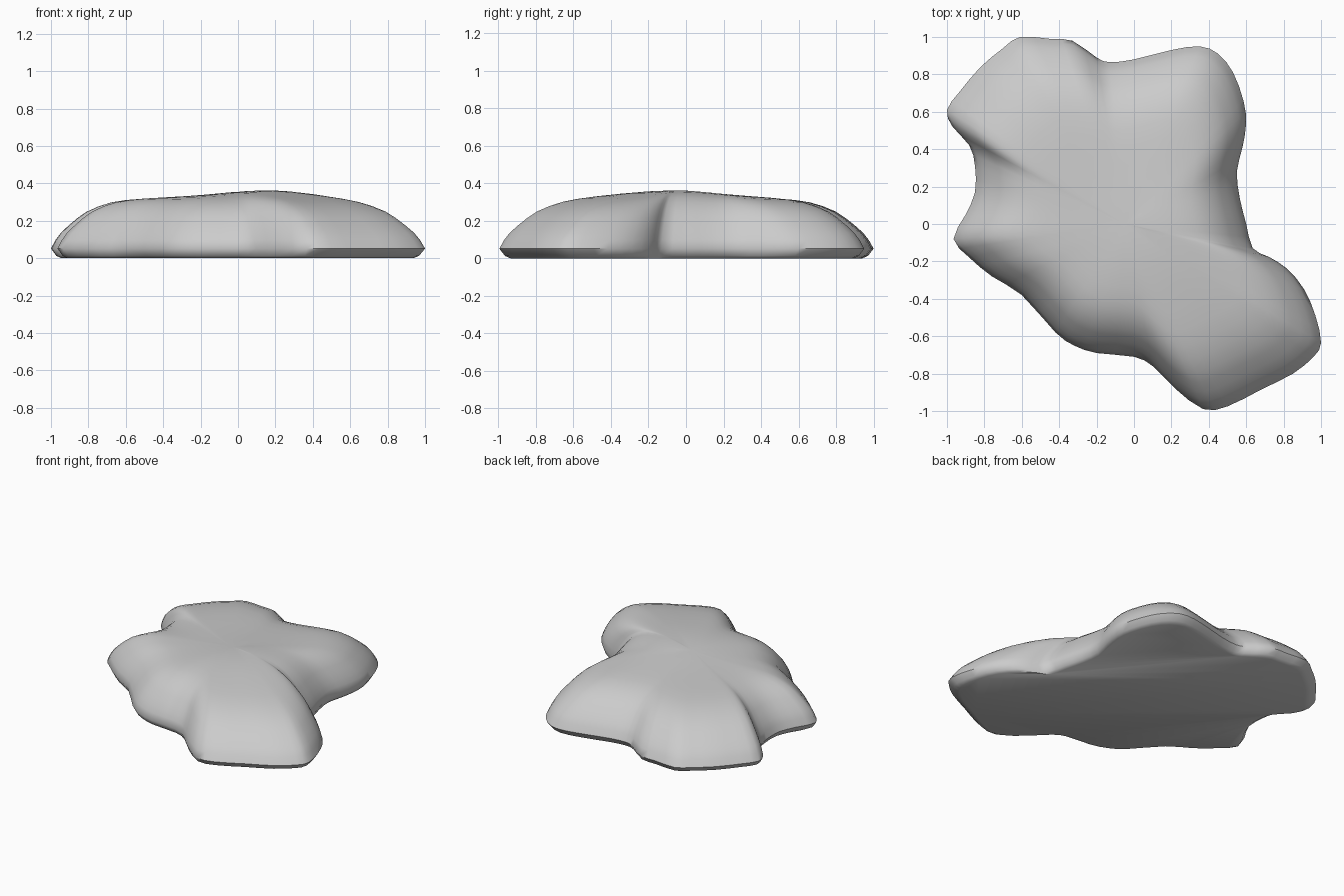
import bpy, bmesh, math
from mathutils import Vector

if "Cube" in bpy.data.objects:
    bpy.data.objects.remove(bpy.data.objects["Cube"])

# Outline of the slab seen from above (counter-clockwise)
OUTLINE = [(0.55, 0.28), (0.58, 0.41), (0.60, 0.54), (0.585, 0.66), (0.53, 0.81), (0.45, 0.91),
           (0.35, 0.95), (0.20, 0.93), (0.0, 0.88), (-0.13, 0.865), (-0.20, 0.89), (-0.33, 0.98),
           (-0.45, 0.99), (-0.61, 1.0), (-0.70, 0.94), (-0.82, 0.84), (-0.93, 0.71), (-1.0, 0.61),
           (-0.97, 0.52), (-0.88, 0.42), (-0.85, 0.31), (-0.85, 0.17), (-0.90, 0.05),
           (-0.965, -0.08), (-0.88, -0.18), (-0.76, -0.28), (-0.60, -0.38), (-0.42, -0.58),
           (-0.32, -0.65), (-0.20, -0.69), (0.0, -0.71), (0.10, -0.76), (0.22, -0.88),
           (0.37, -0.99), (0.50, -0.975), (0.68, -0.885), (0.85, -0.80), (0.96, -0.71),
           (1.0, -0.635), (0.97, -0.49), (0.91, -0.35), (0.82, -0.24), (0.72, -0.175),
           (0.635, -0.13), (0.60, 0.0), (0.565, 0.14)]
CENTRE = Vector((-0.05, 0.0))

# Cross-section: share of the radius, share of the crown height
SECTION = [(0.94, 0.0), (0.97, 0.04), (1.0, 0.16), (0.975, 0.30), (0.945, 0.42), (0.90, 0.545),
           (0.85, 0.68), (0.80, 0.77), (0.73, 0.875), (0.66, 0.935), (0.58, 0.97), (0.48, 0.99),
           (0.36, 1.0), (0.24, 1.0), (0.12, 1.0)]


def smooth_closed(points):
    """Adds a Catmull-Rom midpoint to every segment."""
    out, n = [], len(points)
    for i in range(n):
        a, b, c, d = (Vector(points[(i + k) % n]) for k in (-1, 0, 1, 2))
        out += [b, (9 * (b + c) - a - d) / 16]
    return out


def crown(p):
    """Top height with a gentle hump off the middle."""
    d2 = (p.x - 0.15) ** 2 + (p.y + 0.08) ** 2
    return 0.322 + 0.043 * math.exp(-d2 / 0.12)


# Rock slab: rings following the cross-section, flat underside
ring_points = smooth_closed(OUTLINE)
n = len(ring_points)
bm = bmesh.new()
rings = []
for s, h in SECTION:
    ring = []
    for p in ring_points:
        q = CENTRE + (p - CENTRE) * s
        ring.append(bm.verts.new((q.x, q.y, h * crown(q))))
    rings.append(ring)
for lo, hi in zip(rings, rings[1:]):
    for i in range(n):
        j = (i + 1) % n
        bm.faces.new((lo[i], lo[j], hi[j], hi[i]))
top = bm.verts.new((CENTRE.x, CENTRE.y, crown(CENTRE)))
for i in range(n):
    bm.faces.new((rings[-1][i], rings[-1][(i + 1) % n], top))
bm.faces.new(list(reversed(rings[0])))

# Soften the upper surface
upper = [v for r in rings[6:] for v in r] + [top]
for _ in range(3):
    bmesh.ops.smooth_vert(bm, verts=upper, factor=0.4, use_axis_x=False, use_axis_y=False, use_axis_z=True)
bmesh.ops.recalc_face_normals(bm, faces=bm.faces)

mesh = bpy.data.meshes.new("rock_slab")
bm.to_mesh(mesh)
bm.free()
slab = bpy.data.objects.new("rock_slab", mesh)
bpy.context.collection.objects.link(slab)
bpy.context.view_layer.objects.active = slab
slab.select_set(True)
bpy.ops.object.shade_smooth_by_angle(angle=math.radians(50))
